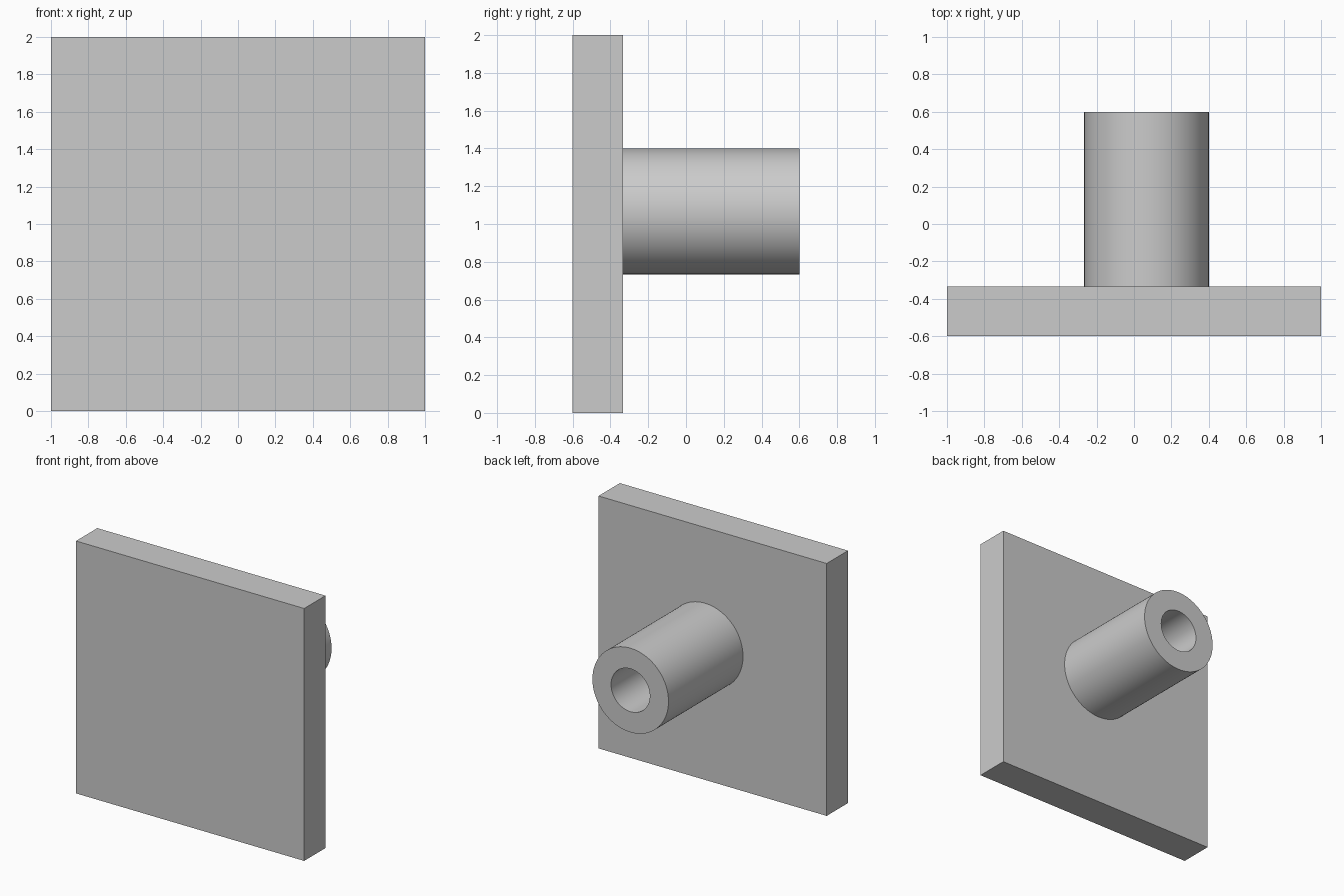
import bpy
import bmesh
import math
from mathutils import Vector, Matrix

default = bpy.data.objects.get("Cube")
if default:
    bpy.data.objects.remove(default, do_unlink=True)

GREY = (0.6, 0.6, 0.6, 1.0)
PLATE_FRONT, PLATE_BACK, TUBE_END = -0.6, -0.3333, 0.6
CENTRE = Vector((0.0667, 0, 1.0667))
OUTER_RADIUS, BORE_RADIUS = 0.3333, 0.17

grey = bpy.data.materials.new("plain grey")
grey.use_nodes = True
grey.diffuse_color = GREY
grey.node_tree.nodes["Principled BSDF"].inputs["Base Color"].default_value = GREY


def add_object(name, bm):
    bmesh.ops.recalc_face_normals(bm, faces=bm.faces)
    mesh = bpy.data.meshes.new(name)
    bm.to_mesh(mesh)
    bm.free()
    mesh.materials.append(grey)
    obj = bpy.data.objects.new(name, mesh)
    bpy.context.collection.objects.link(obj)
    return obj


# Square mounting plate
bm = bmesh.new()
depth = PLATE_BACK - PLATE_FRONT
place = Matrix.Translation((0, (PLATE_FRONT + PLATE_BACK) / 2, 1))
bmesh.ops.create_cube(bm, size=1, matrix=place @ Matrix.Diagonal((2, depth, 2, 1)))
add_object("mounting_plate", bm)

# Hollow tube: its wall section is turned around the tube axis
bm = bmesh.new()
section = [(OUTER_RADIUS, PLATE_BACK), (OUTER_RADIUS, TUBE_END),
           (BORE_RADIUS, TUBE_END), (BORE_RADIUS, PLATE_BACK)]
verts = [bm.verts.new(CENTRE + Vector((r, y, 0))) for r, y in section]
edges = [bm.edges.new(pair) for pair in zip(verts, verts[1:])]
bmesh.ops.spin(bm, geom=verts + edges, cent=CENTRE, axis=(0, 1, 0),
               angle=math.tau, steps=96, use_merge=True)
bmesh.ops.remove_doubles(bm, verts=bm.verts, dist=0.0001)
tube = add_object("hollow_tube", bm)

# Smooth the round walls, keep the rims sharp
bpy.ops.object.select_all(action="DESELECT")
tube.select_set(True)
bpy.context.view_layer.objects.active = tube
bpy.ops.object.shade_smooth_by_angle(angle=math.radians(30))
